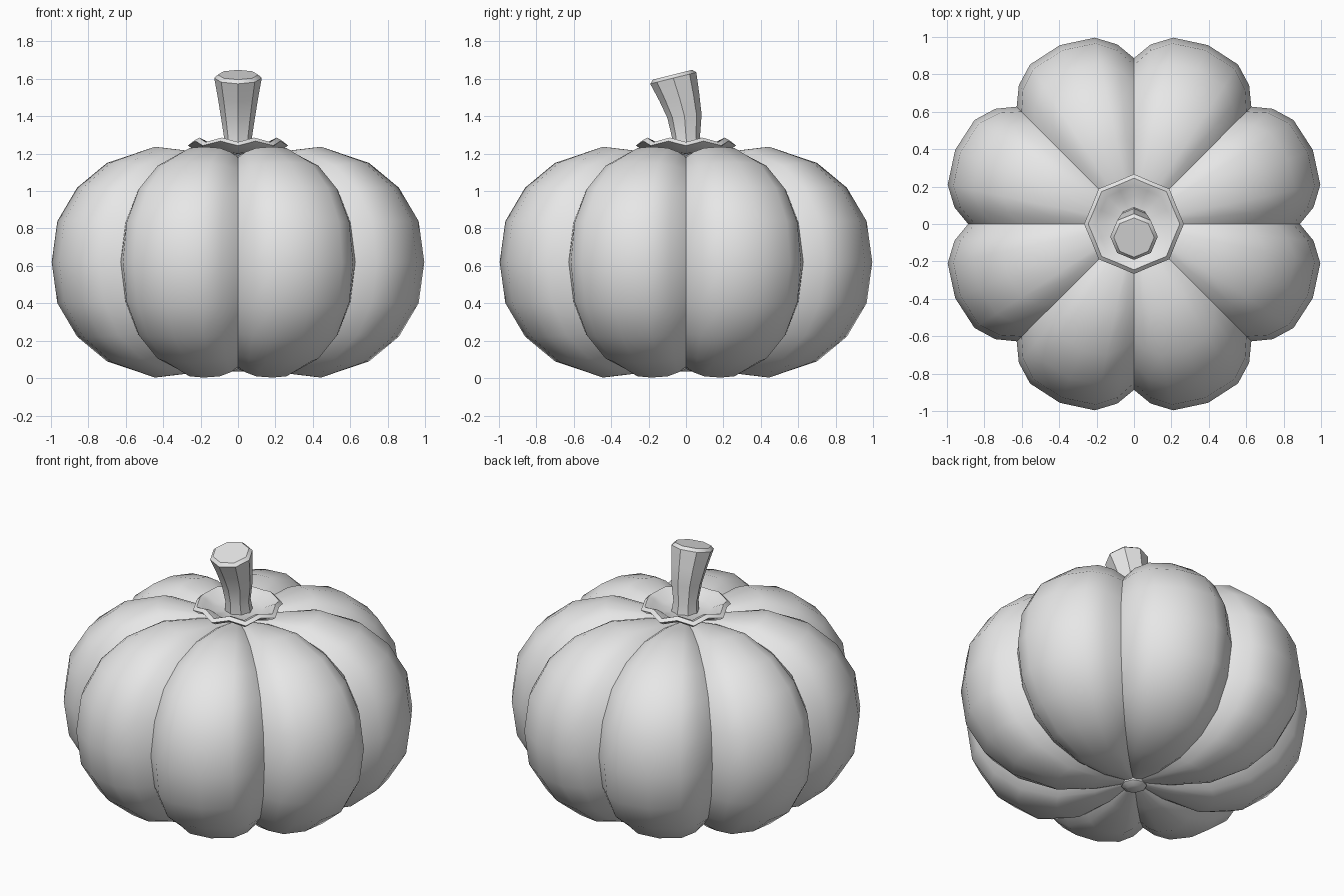
import bpy, bmesh
from math import cos, sin, radians
from mathutils import Vector

if "Cube" in bpy.data.objects:
    bpy.data.objects.remove(bpy.data.objects["Cube"], do_unlink=True)

grey = bpy.data.materials.new("plain_grey")
grey.use_nodes = True
grey.diffuse_color = (0.8, 0.8, 0.8, 1)
grey.node_tree.nodes["Principled BSDF"].inputs["Base Color"].default_value = (0.8, 0.8, 0.8, 1)


def loft(name, rings, closed=True, cap_start=False, cap_end=False, sharp=40):
    """Skin a list of equal-length point rings."""
    bm = bmesh.new()
    rows = [[bm.verts.new(p) for p in ring] for ring in rings]
    n = len(rows[0])
    for a, b in zip(rows, rows[1:]):
        for i in range(n if closed else n - 1):
            j = (i + 1) % n
            bm.faces.new((a[i], a[j], b[j], b[i]))
    if cap_start:
        bm.faces.new(rows[0][::-1])
    if cap_end:
        bm.faces.new(rows[-1])
    mesh = bpy.data.meshes.new(name)
    bm.to_mesh(mesh)
    bm.free()
    mesh.materials.append(grey)
    obj = bpy.data.objects.new(name, mesh)
    bpy.context.collection.objects.link(obj)
    bpy.ops.object.select_all(action="DESELECT")
    obj.select_set(True)
    bpy.context.view_layer.objects.active = obj
    bpy.ops.object.shade_smooth_by_angle(angle=radians(sharp))
    return obj


# Rib profiles as (radius, height above the middle), upper half only
MID = 0.62
ridge = [(1.035, 0), (1.005, 0.22), (0.895, 0.40), (0.73, 0.535),
         (0.48, 0.617), (0.24, 0.59), (0.05, 0.55)]
groove = [(0.887, 0), (0.85, 0.21), (0.755, 0.385), (0.61, 0.495),
          (0.42, 0.56), (0.22, 0.57), (0.05, 0.545)]


def mirrored(half):
    return [(r, -h) for r, h in half[:0:-1]] + half


# Across one rib: angle from its centre line and how far it bulges
half_arc = [(22.5, 0), (17.2, 0.52), (10.6, 0.885)]
arc = [(-a, b) for a, b in half_arc] + [(0, 1)] + half_arc[::-1]

# Eight ribs of the body
for k in range(8):
    centre = 22.5 + 45 * k
    rings = []
    for (rr, rh), (gr, gh) in zip(mirrored(ridge), mirrored(groove)):
        ring = []
        for a, bulge in arc:
            r = gr + (rr - gr) * bulge
            h = gh + (rh - gh) * bulge
            t = radians(centre + a)
            ring.append((r * cos(t), r * sin(t), MID + h))
        rings.append(ring)
    loft(f"body_rib_{k + 1}", rings, closed=False, sharp=60)


def disc(r, z, n=8):
    return [(r * cos(radians(360 * i / n)), r * sin(radians(360 * i / n)), z) for i in range(n)]


# Small knob underneath
loft("bottom_knob", [disc(0.045, 0.035), disc(0.075, 0.055), disc(0.06, 0.1)],
     cap_start=True, cap_end=True, sharp=60)

# Scalloped collar: points over the grooves, raised lobes over the ribs
collar = [(0.05, 1.195), (0.15, 1.205), (0.235, 1.233), (0.267, 1.255),
          (0.245, 1.274), (0.205, 1.262), (0.15, 1.23), (0.05, 1.225)]
rings = []
for r, z in collar:
    rim = min(1, max(0, (r - 0.1) / 0.13))
    ring = []
    for i in range(16):
        lobe = i % 2
        t = radians(22.5 * i)
        rad = r * (1 - 0.08 * rim * lobe)
        wave = 0.012 * rim * (1 if lobe else -1)
        ring.append((rad * cos(t), rad * sin(t), z + wave))
    rings.append(ring)
loft("stem_collar", rings, sharp=60)

# Leaning stem: (centre y, centre z, radius, tilt in degrees)
stem = [(0.01, 1.20, 0.085, 0), (0, 1.29, 0.075, 2), (-0.008, 1.40, 0.092, 6),
        (-0.035, 1.50, 0.108, 11), (-0.068, 1.604, 0.127, 14), (-0.072, 1.622, 0.108, 14)]
rings = []
for y, z, r, tilt in stem:
    t = radians(tilt)
    rings.append([Vector((px, y + py * cos(t), z + py * sin(t))) for px, py, _ in disc(r, 0)])
loft("stem", rings, cap_start=True, cap_end=True, sharp=40)
